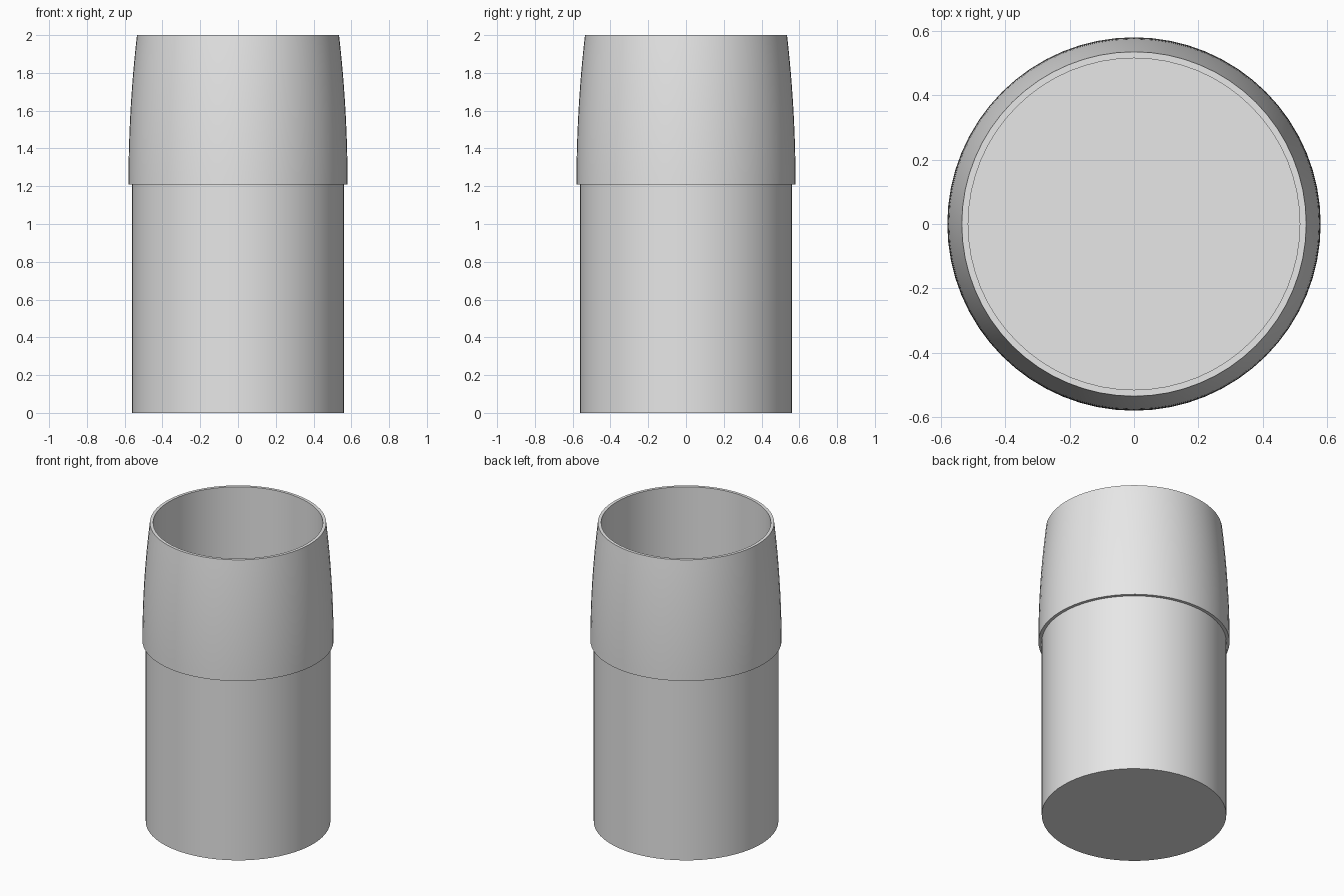
import bpy
import bmesh
import math

cube = bpy.data.objects.get("Cube")
if cube:
    bpy.data.objects.remove(cube, do_unlink=True)

grey = bpy.data.materials.new("plain_grey")
grey.use_nodes = True
colour = (0.8, 0.8, 0.8, 1)
grey.diffuse_color = colour
grey.node_tree.nodes["Principled BSDF"].inputs["Base Color"].default_value = colour

SEGMENTS = 64
INNER, BODY, SLEEVE, RIM = 0.515, 0.56, 0.58, 0.535   # radii
FLOOR, STEP, TOP = 0.05, 1.21, 2.0                    # heights


def lathe(name, profile, closed=False):
    """Spin a radius/height profile around the z axis."""
    bm = bmesh.new()
    verts = [bm.verts.new((r, 0, z)) for r, z in profile]
    pairs = list(zip(verts, verts[1:]))
    if closed:
        pairs.append((verts[-1], verts[0]))
    edges = [bm.edges.new(p) for p in pairs]
    bmesh.ops.spin(bm, geom=verts + edges, cent=(0, 0, 0), axis=(0, 0, 1),
                   angle=math.tau, steps=SEGMENTS)
    bmesh.ops.remove_doubles(bm, verts=bm.verts[:], dist=0.0001)
    bmesh.ops.recalc_face_normals(bm, faces=bm.faces[:])
    mesh = bpy.data.meshes.new(name)
    bm.to_mesh(mesh)
    bm.free()
    mesh.materials.append(grey)
    obj = bpy.data.objects.new(name, mesh)
    bpy.context.collection.objects.link(obj)
    bpy.ops.object.select_all(action="DESELECT")
    obj.select_set(True)
    bpy.context.view_layer.objects.active = obj
    bpy.ops.object.shade_smooth_by_angle(angle=math.radians(30))
    return obj


# Straight hollow body with a flat bottom
lathe("cup_body", [(0, 0), (BODY, 0), (BODY, STEP), (INNER, STEP),
                   (INNER, FLOOR), (0, FLOOR)])

# Wider upper sleeve that curves in towards the rim
rings = 16
curve = [(SLEEVE - (SLEEVE - RIM) * (i / rings) ** 2,
          STEP + (TOP - STEP) * i / rings) for i in range(rings + 1)]
lathe("upper_sleeve", [(INNER, STEP)] + curve + [(INNER, TOP)], closed=True)
